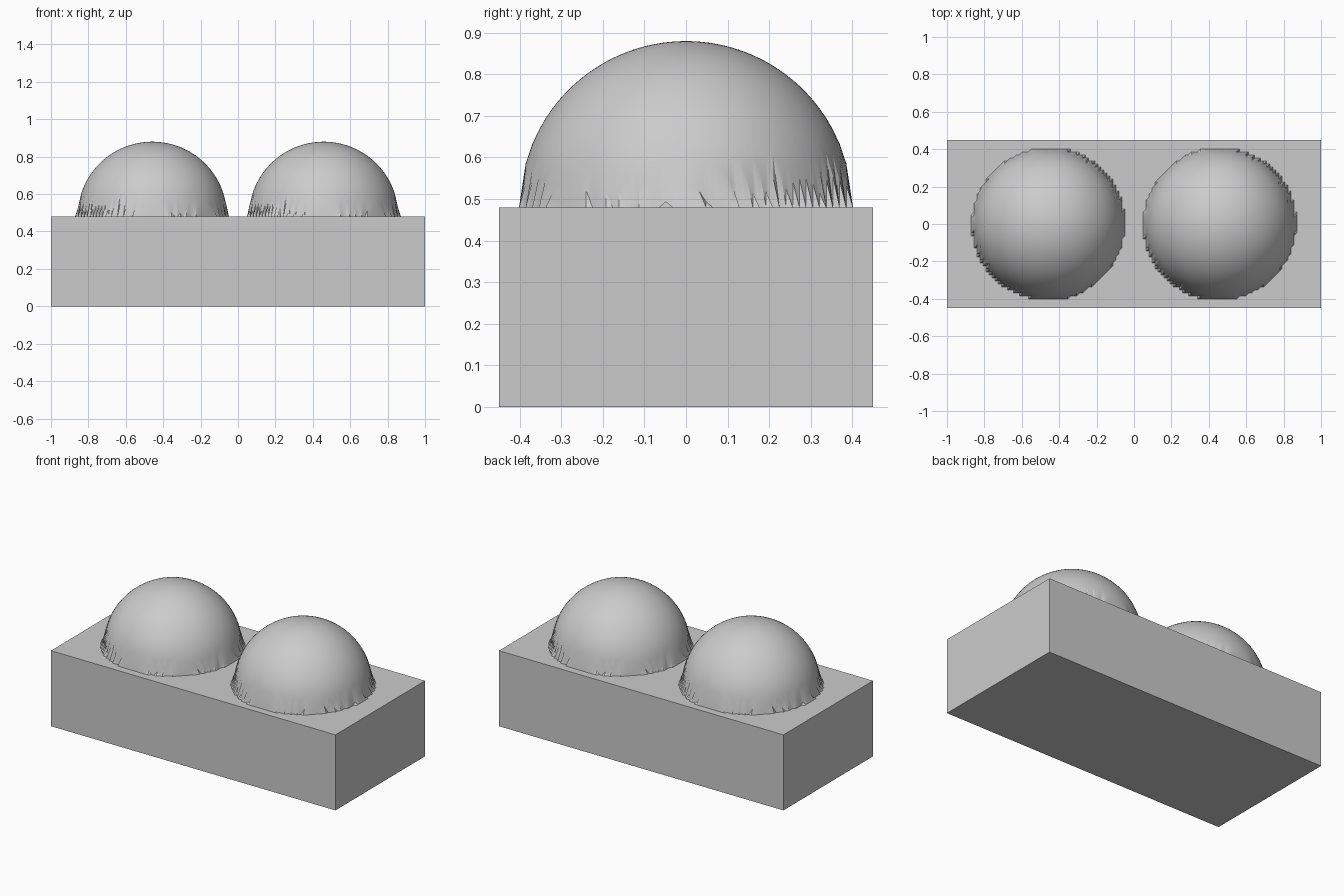
import bpy
import bmesh
from math import sqrt, radians
from mathutils import Matrix, Vector

cube = bpy.data.objects.get("Cube")
if cube:
    bpy.data.objects.remove(cube, do_unlink=True)

WIDTH, DEPTH, TOP = 2.0, 0.9, 0.48
RADIUS, SPACING = 0.4, 0.458
STEP_X, STEP_Y = WIDTH / 124, DEPTH / 56

grey = bpy.data.materials.new("light_grey")
grey.use_nodes = True
colour = (0.6, 0.6, 0.6, 1.0)
grey.diffuse_color = colour
grey.node_tree.nodes["Principled BSDF"].inputs["Base Color"].default_value = colour


def add_part(name, bm):
    mesh = bpy.data.meshes.new(name)
    bm.to_mesh(mesh)
    bm.free()
    mesh.materials.append(grey)
    part = bpy.data.objects.new(name, mesh)
    bpy.context.collection.objects.link(part)
    return part


# Rectangular base block
bm = bmesh.new()
bmesh.ops.create_cube(bm, size=1)
bmesh.ops.scale(bm, vec=(WIDTH, DEPTH, TOP), verts=bm.verts)
bmesh.ops.translate(bm, vec=(0, 0, TOP / 2), verts=bm.verts)
add_part("base_block", bm)


def add_dome(name, side):
    """Raise a fine grid into a hemisphere with a stepped rim."""
    bm = bmesh.new()
    cells_x, cells_y = 53, 52
    place = (Matrix.Translation((side * 28.5 * STEP_X, 0, TOP))
             @ Matrix.Diagonal((cells_x * STEP_X, cells_y * STEP_Y, 1, 1)))
    bmesh.ops.create_grid(bm, x_segments=cells_x, y_segments=cells_y,
                          size=0.5, matrix=place)
    # Split every cell along the same diagonal
    for face in list(bm.faces):
        order = sorted(face.verts, key=lambda v: v.co.x + v.co.y)
        bmesh.utils.face_split(face, order[0], order[-1])
    for v in bm.verts:
        offset = Vector((v.co.x - side * SPACING, v.co.y))
        v.co.z = TOP + sqrt(max(0, RADIUS ** 2 - offset.length_squared))
    # Drop the flat surround, which the block already covers
    flat = [f for f in bm.faces if all(v.co.z <= TOP + 1e-6 for v in f.verts)]
    bmesh.ops.delete(bm, geom=flat, context='FACES')
    dome = add_part(name, bm)
    bpy.ops.object.select_all(action='DESELECT')
    dome.select_set(True)
    bpy.context.view_layer.objects.active = dome
    bpy.ops.object.shade_smooth_by_angle(angle=radians(30))


# Pair of domes
add_dome("left_dome", 1)
add_dome("right_dome", -1)
